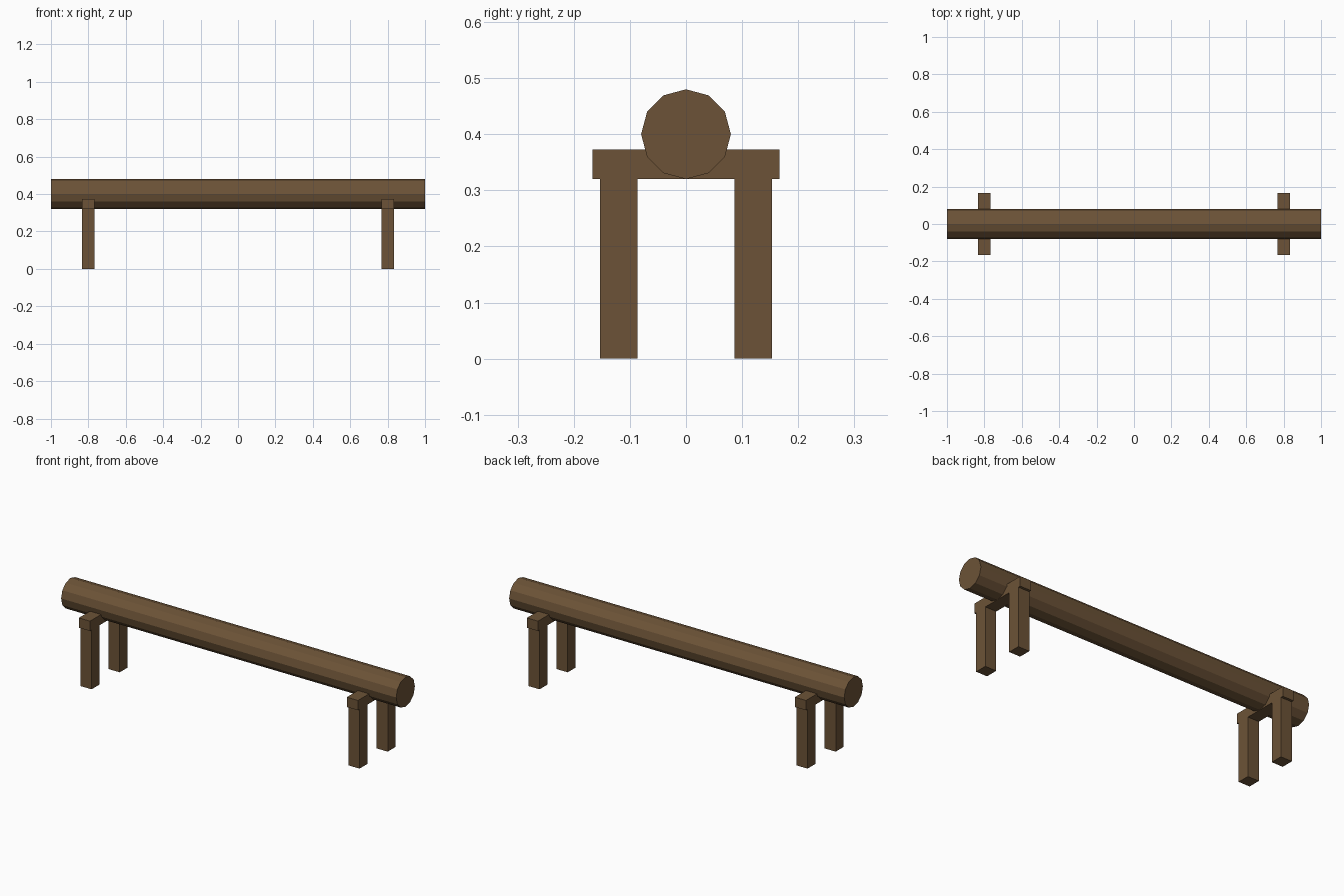
import bpy, math

if "Cube" in bpy.data.objects:
    bpy.data.objects.remove(bpy.data.objects["Cube"])

wood = bpy.data.materials.new("brown wood")
wood.diffuse_color = (0.15, 0.086, 0.038, 1)
wood.use_nodes = True
wood.node_tree.nodes["Principled BSDF"].inputs["Base Color"].default_value = wood.diffuse_color

def finish(obj, name):
    obj.name = name
    obj.data.materials.append(wood)

def box(name, lo, hi):
    bpy.ops.mesh.primitive_cube_add(size=1, location=[(a + b) / 2 for a, b in zip(lo, hi)])
    obj = bpy.context.object
    obj.scale = [b - a for a, b in zip(lo, hi)]
    bpy.ops.object.transform_apply(location=False, rotation=False, scale=True)
    finish(obj, name)

# Log: twelve-sided, lying along x
bpy.ops.mesh.primitive_cylinder_add(vertices=12, radius=0.08, depth=2,
                                    location=(0, 0, 0.4), rotation=(0, math.pi / 2, 0))
finish(bpy.context.object, "log")

# Two trestles: crossbar with a pair of legs
for side, x in (("left", -0.8), ("right", 0.8)):
    x0, x1 = x - 0.0333, x + 0.0333
    box(f"{side}_crossbar", (x0, -0.167, 0.32), (x1, 0.167, 0.373))
    for end, y in (("front", -0.12), ("back", 0.12)):
        box(f"{side}_{end}_leg", (x0, y - 0.0333, 0), (x1, y + 0.0333, 0.32))
